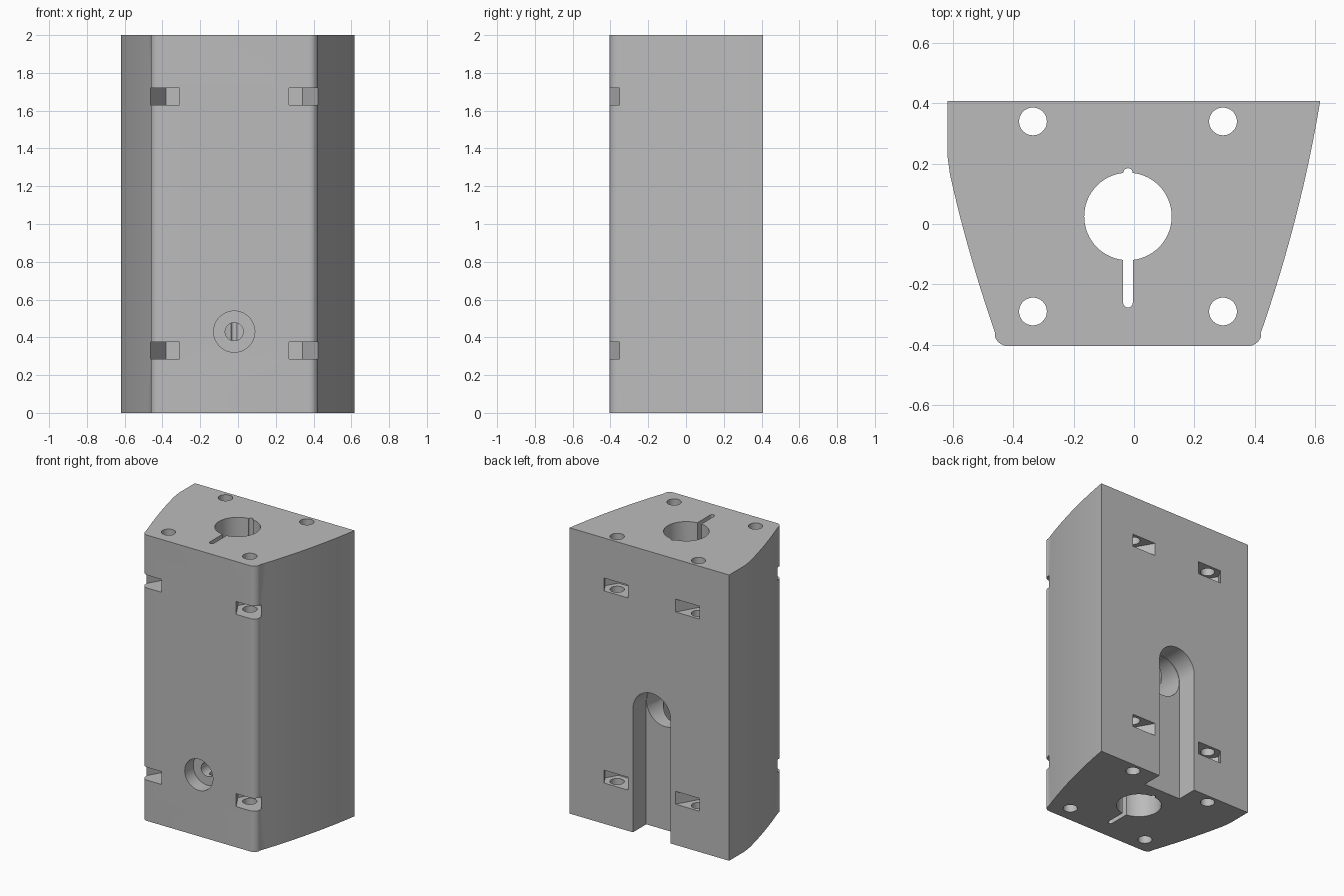
import bpy, bmesh, math
from mathutils import Vector

if "Cube" in bpy.data.objects:
    bpy.data.objects.remove(bpy.data.objects["Cube"])

CX = -0.02  # symmetry axis of the part
grey = bpy.data.materials.new("plain_grey")
grey.diffuse_color = (0.5, 0.5, 0.5, 1)
grey.use_nodes = True
grey.node_tree.nodes["Principled BSDF"].inputs["Base Color"].default_value = grey.diffuse_color


def prism(name, pts, lo, hi, axis="z"):
    """Extrude a 2D outline along z (points are x,y) or y (points are x,z)."""
    place = (lambda p, h: (p[0], p[1], h)) if axis == "z" else (lambda p, h: (p[0], h, p[1]))
    bm = bmesh.new()
    a = [bm.verts.new(place(p, lo)) for p in pts]
    b = [bm.verts.new(place(p, hi)) for p in pts]
    bm.faces.new(a)
    bm.faces.new(b[::-1])
    n = len(pts)
    for i in range(n):
        j = (i + 1) % n
        bm.faces.new((a[i], b[i], b[j], a[j]))
    bmesh.ops.recalc_face_normals(bm, faces=bm.faces)
    me = bpy.data.meshes.new(name)
    bm.to_mesh(me)
    bm.free()
    me.materials.append(grey)
    ob = bpy.data.objects.new(name, me)
    bpy.context.collection.objects.link(ob)
    return ob


def arc(cx, cy, r, a0, a1, n):
    return [(cx + r * math.cos(math.radians(a0 + (a1 - a0) * i / n)),
             cy + r * math.sin(math.radians(a0 + (a1 - a0) * i / n))) for i in range(n + 1)]


def circle(cx, cy, r, n=48):
    return arc(cx, cy, r, 0, 360, n)[:-1]


# Body outline: bowed sides, rounded front corners, left back corner cut flat
p0, p1, p2 = Vector((0.617, 0.407)), Vector((0.553, 0.02)), Vector((0.42, -0.362))
side = []
for i in range(17):
    t = i / 16
    side.append(tuple((1 - t) ** 2 * p0 + 2 * t * (1 - t) * p1 + t * t * p2))
right = side + arc(0.376, -0.357, 0.048, -20, -90, 8)
left = [(2 * CX - x, y) for x, y in right]
left = [p for p in left if p[0] > -0.619]
cut_y = 0.23
outline = right + left[::-1] + [(-0.619, cut_y), (-0.619, 0.407)]
body = prism("mount_block", outline, 0, 2)

cutters = []


def cut(name, *args):
    cutters.append(prism(name, *args))


# Central bore and the clamp slot / key notch crossing it
cut("bore", circle(CX, 0.025, 0.145, 64), -0.1, 2.1)
cut("clamp_slot", arc(CX, 0.169, 0.016, 0, 180, 8) + arc(CX, -0.261, 0.016, 180, 360, 8), -0.1, 2.1)

# Four bolt holes, each with two hexagonal nut pockets opening outwards at 30 degrees
for sx in (-1, 1):
    for y, sy in ((0.34, 1), (-0.29, -1)):
        hx = CX + sx * 0.315
        cut("bolt_hole", circle(hx, y, 0.046), -0.1, 2.1)
        ang = 120 if sy > 0 else -60
        d = Vector((math.cos(math.radians(ang)), math.sin(math.radians(ang)))) * 0.3
        pocket = []
        for k in range(6):
            a = math.radians(ang + 60 * k)
            v = Vector((math.cos(a), math.sin(a))) * 0.0924
            if k in (0, 1, 5):
                pocket.append(v)
        # inner half of the hexagon, then straight walls running out
        hexa = [Vector((math.cos(math.radians(ang + s)), math.sin(math.radians(ang + s)))) * 0.0924
                for s in (60, 120, 180, 240, 300)]
        shape = hexa + [hexa[-1] + d, hexa[0] + d]
        pts = [(hx + sx * v.x, y + v.y) for v in shape]
        for z in (0.33, 1.675):
            cut("nut_pocket", pts, z - 0.045, z + 0.045)

# Front clamp screw: counterbore and through hole into the bore
cut("screw_counterbore", circle(CX, 0.43, 0.109), -0.6, -0.31, "y")
cut("screw_hole", circle(CX, 0.43, 0.048), -0.4, -0.05, "y")

# Rear channel with arched top, and the port from it into the bore
arch = arc(CX, 0.865, 0.146, 0, 180, 32) + [(CX - 0.146, -0.1), (CX + 0.146, -0.1)]
cut("rear_channel", arch, 0.26, 0.6, "y")
cut("rear_port", circle(CX, 0.865, 0.143, 64), 0.03, 0.3, "y")

# Apply every cut, then remove the cutters
bpy.context.view_layer.objects.active = body
body.select_set(True)
for c in cutters:
    m = body.modifiers.new(c.name, "BOOLEAN")
    m.operation, m.solver, m.object = "DIFFERENCE", "EXACT", c
    bpy.ops.object.modifier_apply(modifier=m.name)
    bpy.data.objects.remove(c)

bpy.ops.object.select_all(action="DESELECT")
body.select_set(True)
bpy.context.view_layer.objects.active = body
bpy.ops.object.shade_smooth_by_angle(angle=math.radians(25))
